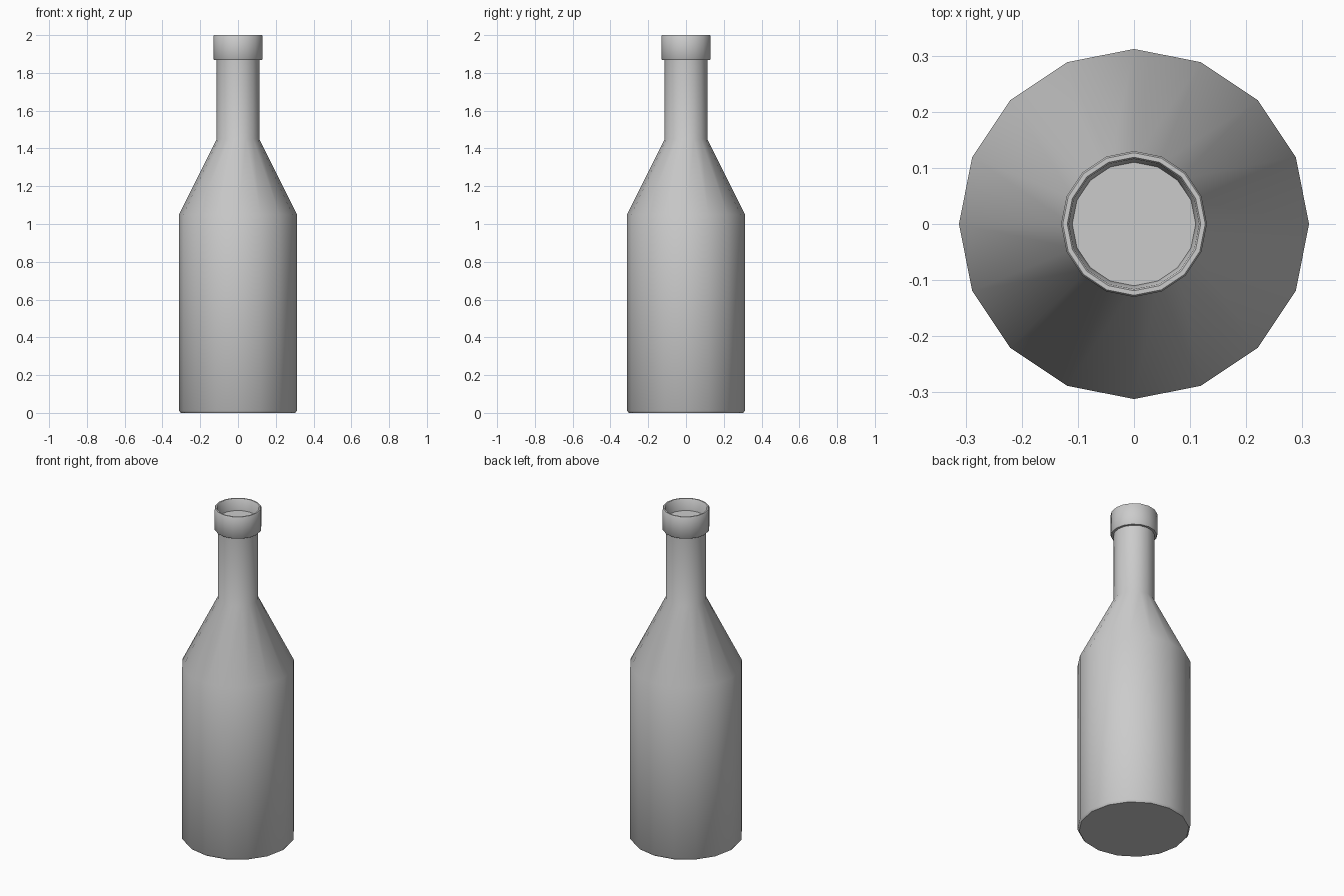
import bpy, bmesh, math

if "Cube" in bpy.data.objects:
    bpy.data.objects.remove(bpy.data.objects["Cube"])

SIDES = 16

# Bottle profile (radius, height): base, body, shoulder, neck, lip, recessed mouth
profile = [
    (0.303, 0.0), (0.312, 0.012), (0.312, 1.05), (0.113, 1.45),
    (0.113, 1.868), (0.126, 1.868), (0.13, 1.873), (0.13, 1.996),
    (0.127, 2.0), (0.119, 2.0), (0.116, 1.996), (0.110, 1.93),
]

bm = bmesh.new()
rings = []
for r, z in profile:
    rings.append([bm.verts.new((r * math.cos(2 * math.pi * i / SIDES),
                                r * math.sin(2 * math.pi * i / SIDES), z))
                  for i in range(SIDES)])

# Walls between neighbouring rings
for low, high in zip(rings, rings[1:]):
    for i in range(SIDES):
        j = (i + 1) % SIDES
        bm.faces.new((low[i], low[j], high[j], high[i]))

# Base and mouth floor
bm.faces.new(rings[0][::-1])
bm.faces.new(rings[-1])

mesh = bpy.data.meshes.new("bottle")
bm.to_mesh(mesh)
bm.free()
bottle = bpy.data.objects.new("bottle", mesh)
bpy.context.collection.objects.link(bottle)

# Smooth sides with crisp lip and base edges
bpy.context.view_layer.objects.active = bottle
bottle.select_set(True)
bpy.ops.object.shade_smooth_by_angle(angle=math.radians(40))
